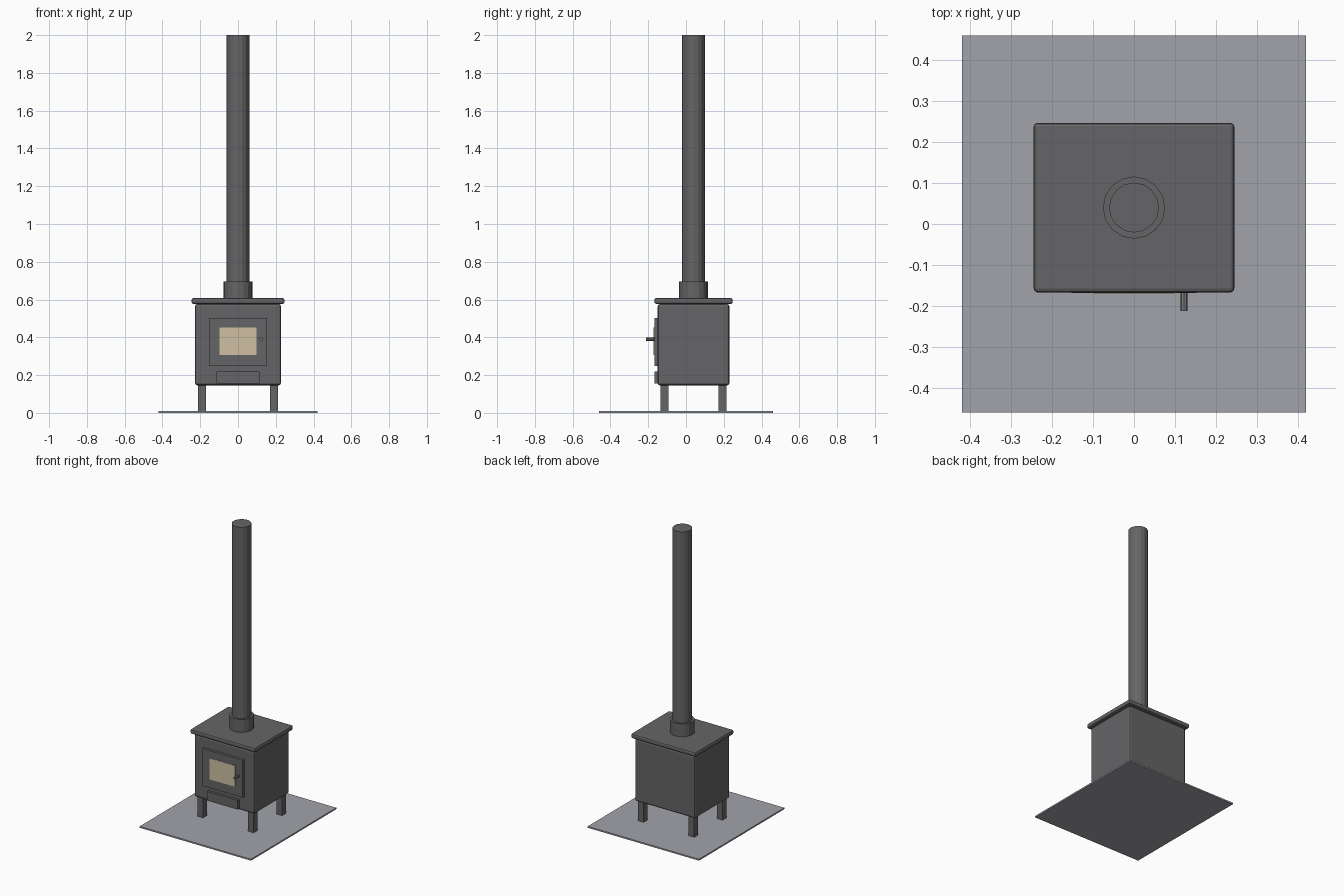
import bpy
import math

cube = bpy.data.objects.get("Cube")
if cube:
    bpy.data.objects.remove(cube, do_unlink=True)


def make_material(name, color):
    mat = bpy.data.materials.new(name)
    mat.use_nodes = True
    mat.diffuse_color = (*color, 1)
    mat.node_tree.nodes["Principled BSDF"].inputs["Base Color"].default_value = (*color, 1)
    return mat


iron = make_material("dark iron", (0.13, 0.13, 0.135))
slate = make_material("grey slate", (0.36, 0.37, 0.4))
glow = make_material("warm glass", (0.62, 0.53, 0.36))
steel = make_material("handle steel", (0.2, 0.2, 0.2))


def finish(obj, name, mat, bevel=0):
    obj.name = name
    obj.data.materials.append(mat)
    if bevel:
        mod = obj.modifiers.new("soft edges", "BEVEL")
        mod.width = bevel
        mod.segments = 2
    return obj


def box(name, x, y, z, mat, bevel=0):
    """Box spanning the given (low, high) ranges."""
    spans = (x, y, z)
    bpy.ops.mesh.primitive_cube_add(size=1, location=[(a + b) / 2 for a, b in spans])
    obj = bpy.context.object
    obj.scale = [b - a for a, b in spans]
    bpy.ops.object.transform_apply(location=False, rotation=False, scale=True)
    return finish(obj, name, mat, bevel)


def tube(name, radius, length, center, mat, sides=16, tilt=0):
    bpy.ops.mesh.primitive_cylinder_add(vertices=sides, radius=radius, depth=length,
                                        location=center, rotation=(tilt, 0, 0))
    return finish(bpy.context.object, name, mat)


AXIS_Y = 0.04  # depth of the firebox centre

# Hearth plate and four legs
box("hearth_plate", (-0.42, 0.42), (-0.46, 0.46), (0, 0.01), slate)
for side, sx in (("left", 1), ("right", -1)):
    for end, sy in (("front", -1), ("back", 1)):
        cx, cy = sx * 0.191, AXIS_Y + sy * 0.153
        box(f"{end}_{side}_leg", (cx - 0.021, cx + 0.021), (cy - 0.021, cy + 0.021),
            (0.01, 0.16), iron)

# Firebox and overhanging top plate
box("firebox", (-0.228, 0.228), (-0.15, 0.23), (0.145, 0.577), iron, 0.014)
box("top_plate", (-0.245, 0.245), (-0.167, 0.247), (0.577, 0.608), iron, 0.009)

# Door, glass, ash lip and handle
box("door", (-0.153, 0.153), (-0.168, -0.145), (0.247, 0.502), iron)
box("door_glass", (-0.097, 0.097), (-0.171, -0.165), (0.307, 0.452), glow)
box("ash_lip", (-0.115, 0.115), (-0.167, -0.145), (0.155, 0.218), iron)
tube("door_handle", 0.009, 0.05, (0.122, -0.188, 0.39), steel, 8, math.pi / 2)

# Flue pipe and its collar
tube("flue_collar", 0.076, 0.095, (0, AXIS_Y, 0.6475), iron)
tube("flue_pipe", 0.061, 1.4, (0, AXIS_Y, 1.3), iron)
